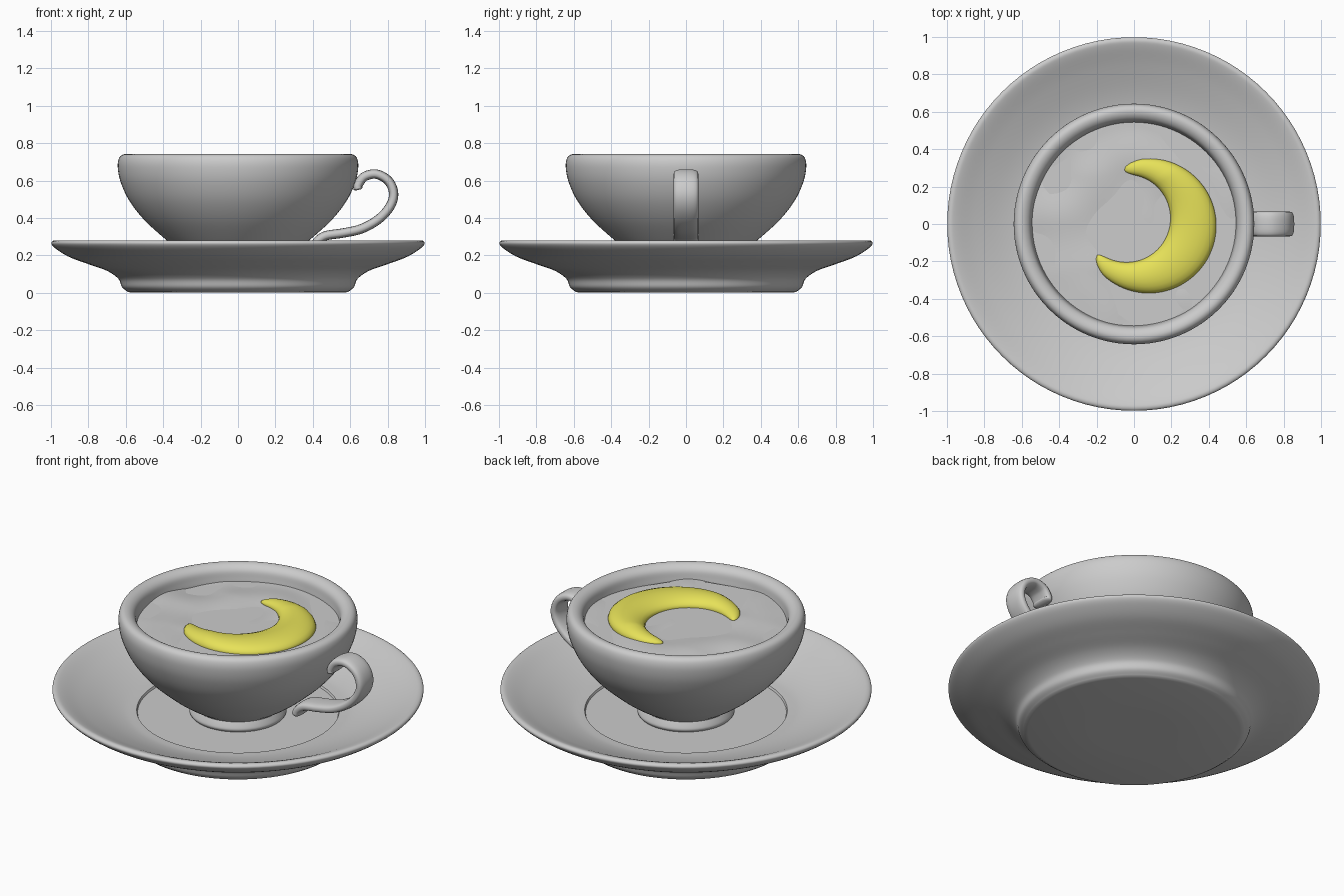
import bpy, bmesh, math
from mathutils import Vector, noise

if "Cube" in bpy.data.objects:
    bpy.data.objects.remove(bpy.data.objects["Cube"])


def spline(pts, n=6):
    # smooth curve through the given 2D points
    p = [Vector(q) for q in pts]
    p = [2 * p[0] - p[1]] + p + [2 * p[-1] - p[-2]]
    out = []
    for i in range(1, len(p) - 2):
        a, b, c, d = p[i - 1:i + 3]
        for k in range(n):
            t = k / n
            out.append(0.5 * (2 * b + (c - a) * t + (2 * a - 5 * b + 4 * c - d) * t * t
                              + (3 * b - a - 3 * c + d) * t ** 3))
    return out + [p[-2]]


def skin(name, rings, cap=True, angle=40):
    # join equal-sized closed rings of points into a surface
    bm = bmesh.new()
    vs = [[bm.verts.new(p) for p in r] for r in rings]
    n = len(rings[0])
    for a, b in zip(vs, vs[1:]):
        for j in range(n):
            k = (j + 1) % n
            bm.faces.new((a[j], a[k], b[k], b[j]))
    if cap:
        bm.faces.new(vs[0])
        bm.faces.new(vs[-1])
    bmesh.ops.remove_doubles(bm, verts=bm.verts, dist=1e-5)
    bmesh.ops.recalc_face_normals(bm, faces=bm.faces)
    me = bpy.data.meshes.new(name)
    bm.to_mesh(me)
    bm.free()
    ob = bpy.data.objects.new(name, me)
    bpy.context.collection.objects.link(ob)
    bpy.ops.object.select_all(action='DESELECT')
    ob.select_set(True)
    bpy.context.view_layer.objects.active = ob
    bpy.ops.object.shade_smooth_by_angle(angle=math.radians(angle))
    return ob


def lathe(name, profile, n=96):
    ang = [2 * math.pi * j / n for j in range(n)]
    return skin(name, [[(r * math.cos(a), r * math.sin(a), z) for a in ang] for r, z in profile])


# saucer: foot, flared underside, rolled lip, sloping top, flat well
under = spline([(0.59, 0.005), (0.62, 0.03), (0.64, 0.075), (0.7, 0.117), (0.8, 0.153),
                (0.9, 0.19), (0.97, 0.232), (0.998, 0.262), (0.985, 0.279), (0.95, 0.272),
                (0.85, 0.228), (0.72, 0.178), (0.62, 0.15), (0.545, 0.142)])
lathe("saucer", [(0.2, 0.0), (0.57, 0.0)] + [tuple(p) for p in under] + [(0.54, 0.13), (0.2, 0.13)])

# cup: foot ring, bowl, rolled rim and inner wall
foot = spline([(0.255, 0.13), (0.262, 0.145), (0.255, 0.165), (0.245, 0.185)], 3)
bowl = spline([(0.25, 0.19), (0.31, 0.228), (0.39, 0.288), (0.5, 0.388), (0.58, 0.49),
               (0.627, 0.59), (0.643, 0.67), (0.636, 0.72), (0.612, 0.74), (0.58, 0.735),
               (0.555, 0.71), (0.545, 0.66), (0.53, 0.58), (0.45, 0.42), (0.25, 0.25)])
lathe("cup", [tuple(p) for p in foot + bowl])

# gently rippled liquid surface
rings = []
for i in range(1, 33):
    r = 0.548 * i / 32
    ring = []
    for j in range(96):
        a = 2 * math.pi * j / 96
        x, y = r * math.cos(a), r * math.sin(a)
        ring.append((x, y, 0.655 + 0.022 * noise.noise((x * 4, y * 4, 0.3))))
    rings.append(ring)
skin("liquid", rings[::-1])


# flattened band swept along a scroll in the xz plane
def oval(n, power):
    for j in range(n):
        a = 2 * math.pi * j / n
        c, s = math.cos(a), math.sin(a)
        yield math.copysign(abs(c) ** power, c), math.copysign(abs(s) ** power, s)


path = spline([(0.405, 0.235), (0.425, 0.275), (0.47, 0.305), (0.56, 0.319), (0.66, 0.342),
               (0.75, 0.392), (0.812, 0.46), (0.832, 0.53), (0.805, 0.597), (0.74, 0.634),
               (0.675, 0.62), (0.642, 0.575), (0.645, 0.55)])
rings = []
for i, p in enumerate(path):
    t = (path[min(i + 1, len(path) - 1)] - path[max(i - 1, 0)]).normalized()
    nx, nz = -t.y, t.x
    ends = [0.5, 0.85][min(i, 1)] if i < 2 else ([0.5, 0.85][min(len(path) - 1 - i, 1)]
                                                if i > len(path) - 3 else 1)
    rings.append([(p.x + nx * 0.025 * v * ends, 0.066 * u * (0.5 + ends / 2),
                   p.y + nz * 0.025 * v * ends) for u, v in oval(24, 0.7)])
skin("handle", rings, angle=60)

# puffy crescent: oval sections between an inner and an outer arc
outer_c, inner_c = Vector((0.08, -0.01)), Vector((-0.04, 0.03))
rings = []
steps = 64
for i in range(steps + 1):
    t = i / steps
    ao = math.radians(-149 + (113 + 149) * t)
    ai = math.radians(-127 + (93 + 127) * t)
    o = outer_c + 0.36 * Vector((math.cos(ao), math.sin(ao)))
    q = inner_c + 0.235 * Vector((math.cos(ai), math.sin(ai)))
    # pull the outer arc onto the inner one at the two tips
    tip = [Vector((-0.195, -0.165)), Vector((-0.05, 0.29))][t > 0.5]
    w = max(0, 1 - min(t, 1 - t) / 0.07) ** 2
    o, q = o.lerp(tip, w * 0.93), q.lerp(tip, w * 0.93)
    mid, half = (o + q) / 2, (o - q) / 2
    h = min(0.05, half.length * 0.6)
    rings.append([(mid.x + half.x * u, mid.y + half.y * u, 0.662 + h * v) for u, v in oval(20, 1)])
moon = skin("crescent", rings, angle=60)
mat = bpy.data.materials.new("yellow")
mat.diffuse_color = (0.8, 0.76, 0.1, 1)
mat.use_nodes = True
mat.node_tree.nodes["Principled BSDF"].inputs["Base Color"].default_value = mat.diffuse_color
moon.data.materials.append(mat)
